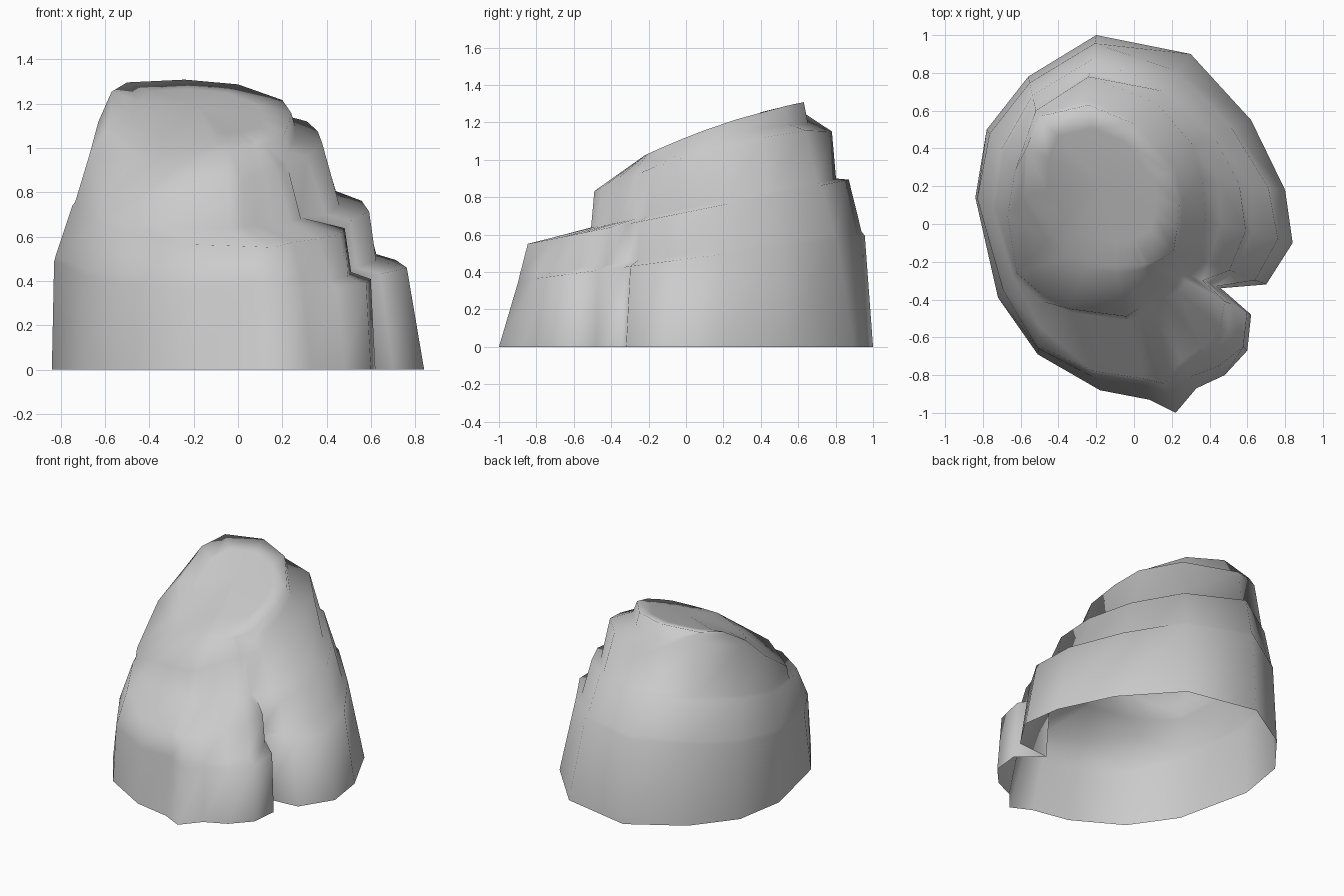
import bpy
import bmesh
from mathutils import Vector

cube = bpy.data.objects.get("Cube")
if cube:
    bpy.data.objects.remove(cube, do_unlink=True)

# Plan outlines, running clockwise from the back: ground line, shoulder, crown
ground = [(-.2, 1), (.3, .9), (.62, .55), (.8, .18), (.84, -.1), (.7, -.32), (.46, -.34),
          (.62, -.48), (.6, -.67), (.48, -.8), (.33, -.87), (.22, -1), (.08, -.93),
          (-.18, -.88), (-.51, -.69), (-.72, -.39), (-.84, .14), (-.78, .5), (-.56, .78)]
shoulder = [(-.24, .78), (.12, .64), (.31, .42), (.36, .23), (.38, .02), (.31, -.17), (.22, -.24),
            (.2, -.26), (.17, -.3), (.12, -.35), (.07, -.4), (.02, -.45), (-.04, -.49),
            (-.34, -.45), (-.48, -.38), (-.62, -.26), (-.67, .05), (-.63, .28), (-.52, .6)]
crown = [(-.24, .63), (0, .53), (.2, .27), (.24, .1), (.23, -.02), (.21, -.14), (.1, -.2),
         (.08, -.21), (.06, -.21), (.03, -.22), (0, -.22), (-.05, -.22), (-.1, -.22),
         (-.24, -.2), (-.36, -.15), (-.43, -.06), (-.58, .15), (-.57, .4), (-.5, .57)]

# How far each ledge edge sits from the ground line towards the shoulder
low_rim = [.2, .36, .33, .2, .17, .15, .1, .05, .05, .1, .13,
           .19, .17, .14, .1, .28, .06, .1, .18]
low_inner = [.28, .42, .44, .4, .47, .42, .25, .26, .24, .18, .16,
             .2, .18, .15, .14, .34, .1, .14, .24]
high_rim = [.59, .68, .64, .55, .54, .5, .4, .33, .33, .33, .31,
            .28, .25, .24, .46, .82, .54, .5, .55]
high_inner = [.9, .76, .82, .8, .83, .78, .75, .8, .85, .9, .93,
              .95, .96, .96, .9, .93, .62, .6, .65]


def crown_height(x, y):
    drop = .65 * max(0, -x - .1) * max(0, .4 - y)
    return 1.12 + .4 * y - .16 * y * y - drop


def cap_height(x, y):
    return crown_height(x, y) - .015


def shoulder_height(x, y):
    twist = 1.4 * max(0, -x - .35) * (y + .1)
    return .97 + .27 * y + .12 * x + twist


def tilted(base, slope):
    return lambda x, y: base + slope * y


def raise_outline(outline, height):
    return [Vector((x, y, height(x, y))) for x, y in outline]


def between(fractions, height):
    """Outline between the ground line and the shoulder."""
    mixed = [Vector(a).lerp(Vector(b), f) for a, b, f in zip(ground, shoulder, fractions)]
    return raise_outline(mixed, height)


shoulder_ring = raise_outline(shoulder, shoulder_height)
crown_ring = raise_outline(crown, crown_height)

# Upper step on the back and left side; it melts into a slope across the front
step_ring = []
for i, (a, b) in enumerate(zip(shoulder_ring, crown_ring)):
    point = a.lerp(b, .85)
    if i < 6:
        point.z = a.z + (b.z - a.z) * .25
    step_ring.append(point)

# Domed cap just inside the crown
summit = Vector((-.18, .22, crown_height(-.18, .22)))
cap_ring = raise_outline([p.lerp(summit, .3).xy for p in crown_ring], cap_height)

rings = [
    raise_outline(ground, tilted(0, 0)),
    between(low_rim, tilted(.47, .13)),
    between(low_inner, tilted(.495, .13)),
    between(high_rim, tilted(.72, .2)),
    between(high_inner, tilted(.74, .2)),
    shoulder_ring,
    step_ring,
    crown_ring,
    cap_ring,
]

# Loft the rock skin, open underneath
bm = bmesh.new()
loops = [[bm.verts.new(p) for p in ring] for ring in rings]
count = len(ground)
for lower, upper in zip(loops, loops[1:]):
    for i in range(count):
        j = (i + 1) % count
        bm.faces.new((lower[j], lower[i], upper[i], upper[j]))
top = bm.verts.new(summit)
for i in range(count):
    bm.faces.new((loops[-1][(i + 1) % count], loops[-1][i], top))

mesh = bpy.data.meshes.new("rock")
bm.to_mesh(mesh)
bm.free()
rock = bpy.data.objects.new("rock", mesh)
bpy.context.collection.objects.link(rock)

# Plain stone colour
stone = bpy.data.materials.new("stone_grey")
stone.use_nodes = True
colour = (.6, .6, .6, 1)
stone.diffuse_color = colour
stone.node_tree.nodes["Principled BSDF"].inputs["Base Color"].default_value = colour
mesh.materials.append(stone)

# Weathered, fully smooth shading
mesh.shade_smooth()
